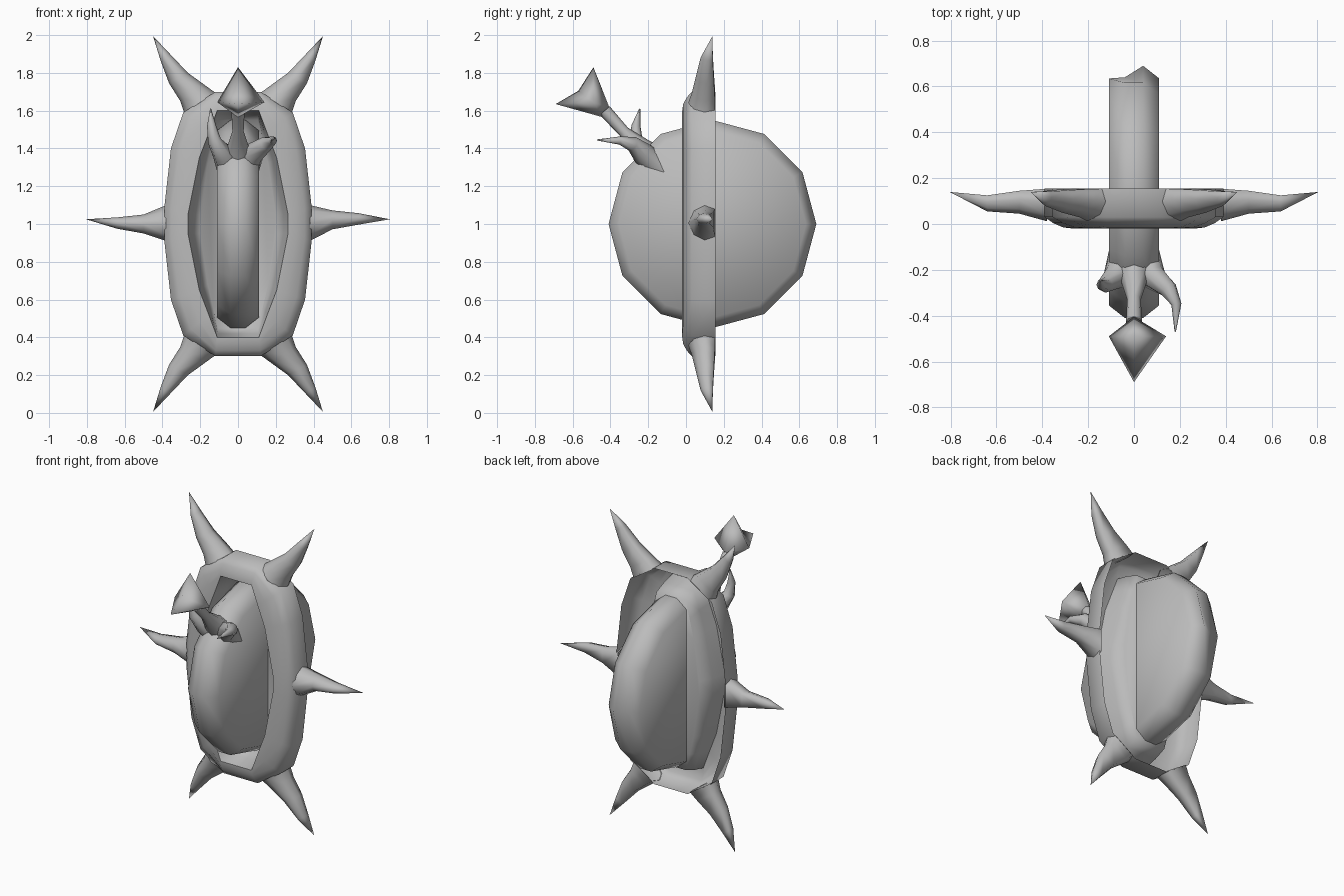
import bpy, bmesh, math
from mathutils import Vector

if "Cube" in bpy.data.objects:
    bpy.data.objects.remove(bpy.data.objects["Cube"])

grey = bpy.data.materials.new("plain grey")
grey.diffuse_color = (0.5, 0.5, 0.5, 1)
grey.use_nodes = True
grey.node_tree.nodes["Principled BSDF"].inputs["Base Color"].default_value = grey.diffuse_color


def finish(name, bm, angle=60):
    """Turn a bmesh into a smooth shaded object that keeps its sharp edges."""
    bmesh.ops.remove_doubles(bm, verts=bm.verts, dist=0.0005)
    bmesh.ops.recalc_face_normals(bm, faces=bm.faces)
    me = bpy.data.meshes.new(name)
    bm.to_mesh(me)
    bm.free()
    for p in me.polygons:
        p.use_smooth = True
    me.set_sharp_from_angle(angle=math.radians(angle))
    me.materials.append(grey)
    ob = bpy.data.objects.new(name, me)
    bpy.context.collection.objects.link(ob)
    return ob


def loft(name, rings, angle=60, cap_start=True):
    """Skin a list of equal closed rings; a one-point last ring is a tip."""
    bm = bmesh.new()
    rows = [[bm.verts.new(p) for p in r] for r in rings]
    n = len(rows[0])
    for a, b in zip(rows, rows[1:]):
        for i in range(n):
            j = (i + 1) % n
            if len(b) == 1:
                bm.faces.new((a[i], a[j], b[0]))
            else:
                bm.faces.new((a[i], a[j], b[j], b[i]))
    if cap_start:
        bm.faces.new(rows[0])
    if len(rows[-1]) > 2:
        bm.faces.new(rows[-1])
    return finish(name, bm, angle)


def circle(n):
    return [2 * math.pi * i / n for i in range(n)]


# Wheel-like core with a bevelled rim, dented on one side at the back
core = [[Vector((x, 0.14 + r * math.cos(a), 1 + r * math.sin(a))) for a in circle(12)]
        for x, r in ((-0.11, 0.495), (-0.04, 0.55), (0.04, 0.55), (0.11, 0.495))]
core[1][0].y = 0.64
loft("core_disc", core, 75)

# Frame: quarter outlines mirrored into full loops
OUTER = [(0.12, 0.70), (0.29, 0.59), (0.355, 0.40), (0.39, 0.09)]
INNER = [(0.11, 0.60), (0.155, 0.48), (0.205, 0.35), (0.265, 0.05)]
MIDDLE = [(0.108, 0.58), (0.145, 0.465), (0.185, 0.335), (0.24, 0.05)]
PANEL = [(0.105, 0.55), (0.132, 0.44), (0.16, 0.32), (0.2, 0.05)]


def full(quarter):
    half = quarter + [(x, -z) for x, z in reversed(quarter)]
    return half + [(-x, z) for x, z in reversed(half)]


def ring(t, y, inner=INNER):
    """Loop blended from the outer (t=0) to an inner outline (t=1)."""
    return [(a + (c - a) * t, y, 1 + b + (d - b) * t)
            for (a, b), (c, d) in zip(full(OUTER), full(inner))]


# Hollow shell, open at the back, with a flat-bottomed bowl sunk into the opening
loft("frame", [ring(0, 0.155),
               ring(0, 0.03),
               ring(0.3, 0.004),
               ring(0.65, -0.015),
               ring(1, -0.02),                 # sharp edge of the opening
               ring(1, 0.07, MIDDLE),
               ring(1, 0.152, PANEL)], 76, cap_start=False)

# Horns: each section spans two outline points and a depth range, flatter at the back
SECTION = [(-0.8, 1), (-1, 0.2), (-0.7, -0.6), (0, -1), (0.7, -0.6), (1, 0.2), (0.8, 1)]


def horn(name, sections, tip, sx, sz):
    rings = []
    for (px, pz), (qx, qz), y0, y1 in sections:
        rings.append([(sx * ((px + qx) / 2 + u * (qx - px) / 2),
                       (y0 + y1) / 2 + v * (y1 - y0) / 2,
                       1 + sz * ((pz + qz) / 2 + u * (qz - pz) / 2))
                      for u, v in SECTION])
    rings.append([(sx * tip[0], tip[1], 1 + sz * tip[2])])
    loft(name, rings, 130, cap_start=False)


CORNER = [((0.12, 0.695), (0.285, 0.588), 0.012, 0.154),
          ((0.175, 0.735), (0.305, 0.65), 0.03, 0.153),
          ((0.265, 0.80), (0.365, 0.745), 0.05, 0.148),
          ((0.36, 0.90), (0.41, 0.865), 0.078, 0.142)]
for sx, side, up in ((-1, "left", -0.01), (1, "right", 0.012)):
    horn("side_horn_" + side, [((0.38, -0.09), (0.38, 0.10), 0.012, 0.154),
                               ((0.50, up - 0.04), (0.50, up + 0.06), 0.045, 0.145),
                               ((0.64, up - 0.015), (0.64, up + 0.045), 0.055, 0.125)],
         (0.805, 0.14, 0.025), sx, 1)
    for sz, level in ((-1, "lower"), (1, "upper")):
        horn(f"{level}_horn_{side}", CORNER, (0.45, 0.14, 0.995), sx, sz)


# Tapered limbs on the upper front of the core
def limb(name, path):
    pts = [Vector(p[:3]) for p in path]
    rings = []
    for i, p in enumerate(pts):
        d = (pts[min(i + 1, len(pts) - 1)] - pts[max(i - 1, 0)]).normalized()
        u = Vector((1, 0, 0)) - d * d.x
        u.normalize()
        v = d.cross(u)
        rings.append([p + path[i][3] * (u * math.cos(a) + v * math.sin(a)) for a in circle(8)])
    loft(name, rings, 75)


limb("stalk", [(0, -0.15, 1.32, 0.09), (0, -0.24, 1.40, 0.06),
               (0, -0.33, 1.49, 0.03), (0, -0.43, 1.60, 0.035)])
limb("right_claw", [(0.035, -0.10, 1.26, 0.07), (0.08, -0.23, 1.375, 0.06),
                    (0.15, -0.285, 1.425, 0.04), (0.185, -0.35, 1.442, 0.022),
                    (0.18, -0.47, 1.445, 0.003)])
limb("left_claw", [(-0.035, -0.10, 1.26, 0.07), (-0.075, -0.23, 1.37, 0.06),
                   (-0.125, -0.265, 1.44, 0.036), (-0.14, -0.265, 1.52, 0.024),
                   (-0.145, -0.245, 1.61, 0.003)])

# Pointed head at the end of the stalk
bm = bmesh.new()
front, top, ridge, right, left, back, under = [bm.verts.new(p) for p in (
    (0, -0.69, 1.635), (0, -0.49, 1.83), (0, -0.57, 1.705), (0.14, -0.49, 1.645),
    (-0.11, -0.49, 1.645), (0, -0.405, 1.615), (0, -0.44, 1.565))]
for side in (left, right):
    for tri in ((front, ridge, side), (ridge, top, side), (top, back, side),
                (back, under, side), (under, front, side)):
        bm.faces.new(tri)
finish("stalk_head", bm, 180)
